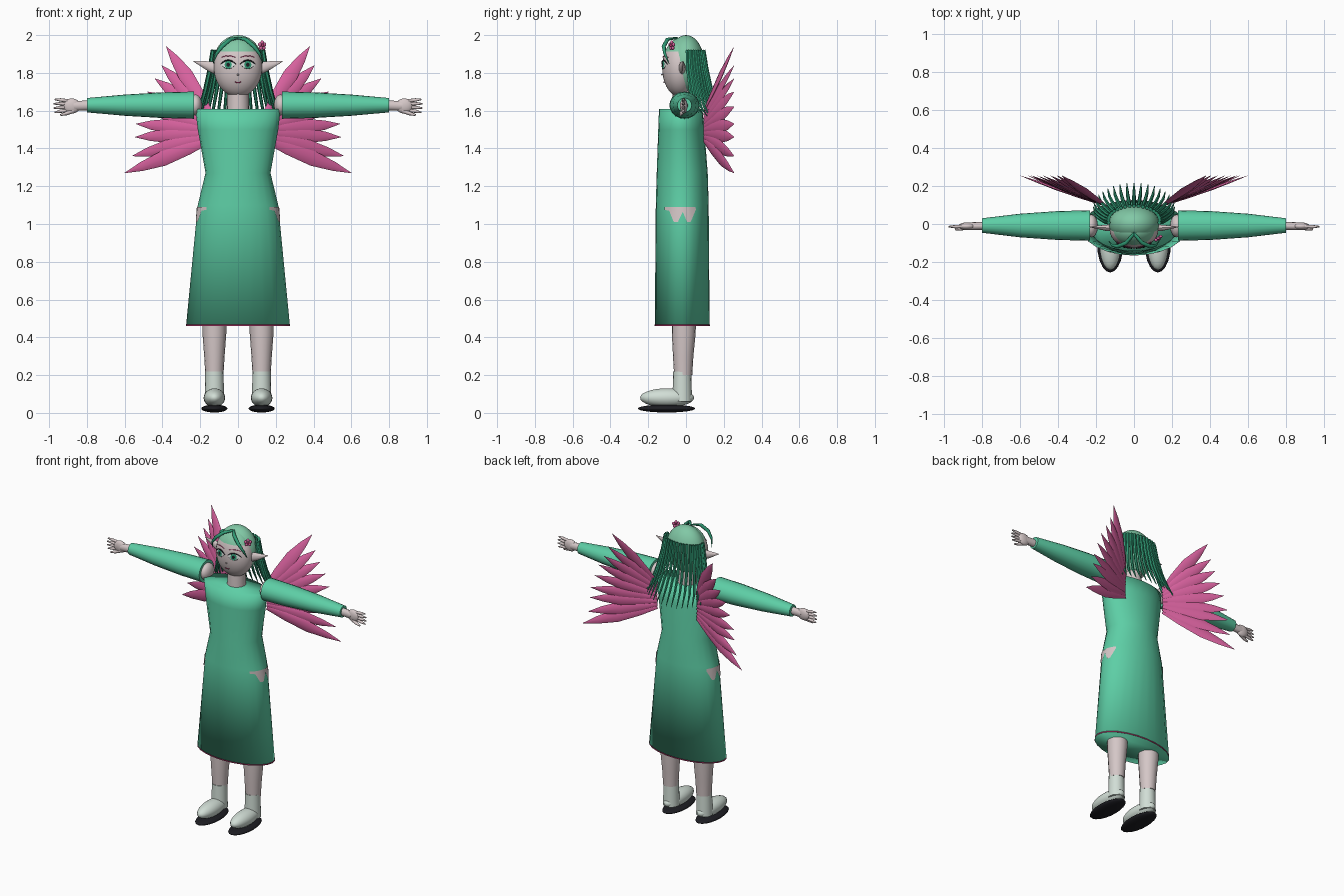
import bpy, bmesh, math
from mathutils import Vector, Matrix

if "Cube" in bpy.data.objects:
    bpy.data.objects.remove(bpy.data.objects["Cube"], do_unlink=True)


def material(name, r, g, b):
    m = bpy.data.materials.new(name)
    m.use_nodes = True
    m.diffuse_color = (r, g, b, 1)
    m.node_tree.nodes["Principled BSDF"].inputs["Base Color"].default_value = (r, g, b, 1)
    return m


GREEN = material("dress green", 0.11, 0.62, 0.38)
CAP = material("pale hair green", 0.22, 0.58, 0.38)
STRAND = material("dark hair green", 0.03, 0.33, 0.18)
SKIN = material("skin", 0.66, 0.57, 0.57)
SHOE = material("pale shoe", 0.64, 0.73, 0.67)
BLACK = material("black", 0.012, 0.012, 0.016)
WING = material("wing pink", 0.68, 0.12, 0.34)
ROSE = material("deep rose", 0.5, 0.04, 0.16)
WHITE = material("eye white", 0.85, 0.88, 0.86)


def finish(name, bm, mats, angle=50):
    me = bpy.data.meshes.new(name)
    bm.to_mesh(me)
    bm.free()
    for m in mats:
        me.materials.append(m)
    me.shade_smooth()
    if angle:
        me.set_sharp_from_angle(angle=math.radians(angle))
    ob = bpy.data.objects.new(name, me)
    bpy.context.collection.objects.link(ob)
    return ob


def loft(name, sections, mat, u, v, sides=12, angle=50):
    """Skin elliptical rings given as (centre, radius along u, radius along v)."""
    bm = bmesh.new()
    u, v = Vector(u), Vector(v)
    turn = [2 * math.pi * i / sides for i in range(sides)]
    rings = [[bm.verts.new(Vector(c) + u * (a * math.cos(t)) + v * (b * math.sin(t)))
              for t in turn] for c, a, b in sections]
    for lo, hi in zip(rings, rings[1:]):
        for i in range(sides):
            j = (i + 1) % sides
            bm.faces.new((lo[i], lo[j], hi[j], hi[i]))
    bm.faces.new(rings[0])
    bm.faces.new(rings[-1])
    bmesh.ops.recalc_face_normals(bm, faces=bm.faces)
    return finish(name, bm, [mat], angle)


def tube(name, pts, radii, mat, flat=1.0, sides=6):
    """Tapered limb through pts; flat squashes it along y."""
    d = (Vector(pts[-1]) - Vector(pts[0])).normalized()
    v = Vector((0, 1, 0))
    if abs(d.y) > 0.9:
        v = Vector((0, 0, 1))
    u = d.cross(v).normalized()
    v = u.cross(d)
    return loft(name, [(p, r, r * flat) for p, r in zip(pts, radii)], mat, u, v, sides)


def ellipsoid(name, c, r, mat, seg=20, rings=14):
    bm = bmesh.new()
    bmesh.ops.create_uvsphere(bm, u_segments=seg, v_segments=rings, radius=1,
                              matrix=Matrix.Translation(c) @ Matrix.Diagonal((*r, 1)))
    return finish(name, bm, [mat], 0)


X, Y, Z = (1, 0, 0), (0, 1, 0), (0, 0, 1)

# Dress: height, half width, half depth, centre y
DRESS = [(0.46, 0.275, 0.145, -0.02), (1.1, 0.213, 0.14, -0.02), (1.27, 0.172, 0.135, -0.02),
         (1.5, 0.213, 0.122, -0.025), (1.61, 0.226, 0.115, -0.028)]
loft("dress", [((0, cy, z), a, b) for z, a, b, cy in DRESS], GREEN, X, Y, 24, 0)
loft("hem_trim", [((0, -0.02, z), 0.276, 0.146) for z in (0.461, 0.468)], ROSE, X, Y, 24)


def dress_point(s, ang, z):
    lo, hi = DRESS[0], DRESS[1]
    f = (z - lo[0]) / (hi[0] - lo[0])
    a, b = (lo[k] + f * (hi[k] - lo[k]) + 0.004 for k in (1, 2))
    return s * a * math.cos(ang), -0.02 + b * math.sin(ang), z


# Head: skin below the hairline, hair above it
HC, HR = Vector((0, -0.033, 1.828)), Vector((0.128, 0.093, 0.155))
head = ellipsoid("head", HC, HR, SKIN, 32, 32)
head.data.materials.append(CAP)
for p in head.data.polygons:
    if p.center.z > 1.912:
        p.material_index = 1
ellipsoid("hair_cap", (0, 0.0, 1.845), (0.133, 0.098, 0.155), CAP, 28, 20)
tube("neck", [(0, -0.015, 1.58), (0, -0.015, 1.72)], [0.06, 0.056], SKIN, 1, 16)


def on_face(x, z, lift):
    k = 1 - (x / HR.x) ** 2 - ((z - HC.z) / HR.z) ** 2
    return Vector((x, HC.y - HR.y * math.sqrt(max(k, 0)) - lift, z))


def face_plate(name, cx, cz, rx, rz, lift, mat):
    bm = bmesh.new()
    hub = bm.verts.new(on_face(cx, cz, lift))
    ring = [bm.verts.new(on_face(cx + rx * math.cos(t), cz + rz * math.sin(t), lift))
            for t in (2 * math.pi * i / 16 for i in range(16))]
    for i in range(16):
        bm.faces.new((hub, ring[i], ring[(i + 1) % 16]))
    finish(name, bm, [mat])


def face_line(name, cx, cz, half, rise, r, mat):
    pts = [on_face(cx + half * t, cz + rise * (1 - t * t), 0.004)
           for t in (-1, -0.5, 0, 0.5, 1)]
    tube(name, pts, [r * 0.5, r, r, r, r * 0.5], mat)


face_line("nose", 0, 1.79, 0.005, 0.001, 0.005, SKIN)
face_line("mouth", 0, 1.752, 0.016, -0.003, 0.003, ROSE)

FEATHER_TIPS = [(0.38, 1.94), (0.405, 1.84), (0.44, 1.77), (0.48, 1.70), (0.51, 1.62),
                (0.54, 1.53), (0.545, 1.46), (0.56, 1.36), (0.6, 1.27)]

for s, side in ((1, "left"), (-1, "right")):
    def P(x, y, z):
        return Vector((s * x, y, z))

    # Eye, lash, brow
    ex = s * 0.052
    face_plate(side + "_eye", ex, 1.843, 0.037, 0.022, 0.003, WHITE)
    face_plate(side + "_iris", ex, 1.843, 0.019, 0.021, 0.005, STRAND)
    face_plate(side + "_pupil", ex, 1.843, 0.009, 0.011, 0.007, BLACK)
    face_line(side + "_lash", ex, 1.846, 0.042, 0.021, 0.004, BLACK)
    face_line(side + "_lower_lash", ex, 1.839, 0.034, -0.018, 0.0015, BLACK)
    face_line(side + "_brow", ex, 1.882, 0.038, 0.008, 0.0025, ROSE)

    # Pointed ear
    tube(side + "_ear", [P(0.11, -0.02, 1.822), P(0.15, -0.02, 1.835), P(0.236, -0.015, 1.862)],
         [0.032, 0.027, 0.002], SKIN, 0.6, 10)

    # Fringe lock sweeping from the parting
    tube(side + "_fringe", [P(0, -0.05, 1.985), P(0.04, -0.098, 1.978), P(0.085, -0.118, 1.94),
                            P(0.115, -0.112, 1.9), P(0.132, -0.09, 1.85)],
         [0.008, 0.011, 0.011, 0.008, 0.002], STRAND, 1, 8)

    # Sleeve, shoulder, hand
    loft(side + "_sleeve", [(P(x, -0.008, 1.629), ry, rz) for x, ry, rz in
                            ((0.232, 0.08, 0.072), (0.4, 0.076, 0.068), (0.6, 0.062, 0.056),
                             (0.8, 0.038, 0.038))], GREEN, Y, Z, 20)
    ellipsoid(side + "_shoulder", P(0.225, -0.01, 1.63), (0.035, 0.06, 0.055), SKIN)
    tube(side + "_wrist", [P(0.78, -0.01, 1.628), P(0.87, -0.012, 1.625)],
         [0.026, 0.026], SKIN, 0.8, 12)
    ellipsoid(side + "_palm", P(0.88, -0.012, 1.625), (0.045, 0.02, 0.04), SKIN)
    for i in range(4):
        k = i - 1.5
        tip = 0.978 - 0.005 * abs(k)
        tube(f"{side}_finger_{i + 1}", [P(0.89, -0.012, 1.627 + 0.016 * k),
             P(0.94, -0.014, 1.627 + 0.02 * k), P(tip, -0.014, 1.625 + 0.023 * k)],
             [0.009, 0.009, 0.004], SKIN, 1, 8)
    tube(side + "_thumb", [P(0.87, -0.015, 1.6), P(0.91, -0.025, 1.585), P(0.94, -0.028, 1.577)],
         [0.012, 0.01, 0.005], SKIN, 1, 8)

    # Leg, sock, shoe, sole
    tube(side + "_leg", [P(0.125, -0.015, 0.2), P(0.125, -0.015, 0.3), P(0.125, -0.012, 0.42),
                         P(0.125, -0.01, 0.6)], [0.048, 0.054, 0.063, 0.066], SKIN, 1, 16)
    tube(side + "_sock", [P(0.125, -0.02, 0.06), P(0.125, -0.02, 0.22)],
         [0.052, 0.048], SHOE, 1, 16)
    ellipsoid(side + "_shoe", P(0.125, -0.1, 0.08), (0.057, 0.143, 0.05), SHOE)
    ellipsoid(side + "_sole", P(0.125, -0.103, 0.023), (0.069, 0.152, 0.021), BLACK)

    # Zigzag skin opening at the hip
    bm = bmesh.new()
    cols = [(-0.7, 1.075), (-0.5, 1.07), (-0.32, 1.012), (-0.16, 1.01), (0.02, 1.065),
            (0.18, 1.01), (0.32, 1.012), (0.52, 1.075)]
    rows = [[bm.verts.new(dress_point(s, a, z)) for z in (1.09, low)] for a, low in cols]
    for p, q in zip(rows, rows[1:]):
        f = bm.faces.new((p[0], p[1], q[1], q[0]))
        f.normal_update()
        if f.normal.x * s < 0:
            f.normal_flip()
    finish(side + "_hip_opening", bm, [SKIN])

    # Wing: fan of leaf-shaped feathers
    for i, (tx, tz) in enumerate(FEATHER_TIPS):
        f = i / (len(FEATHER_TIPS) - 1)
        root = P(0.15, 0.095, 1.6 - 0.16 * f)
        tip = P(tx, 0.255, tz)
        tube(f"{side}_feather_{i + 1}", [root.lerp(tip, t) for t in (0, 0.25, 0.55, 0.8, 1)],
             [0.012, 0.03, 0.04, 0.024, 0.001], WING, 0.22, 8)

# Long hair locks fanned round the back of the head
COUNT = 21
for i in range(COUNT):
    a = math.radians(-100 + 200 * i / (COUNT - 1))
    sx, cy = math.sin(a), math.cos(a)
    pts = [(0.135 * sx, 0.02 + 0.075 * cy, 1.92), (0.15 * sx, 0.025 + 0.085 * cy, 1.82),
           (0.175 * sx, 0.04 + 0.095 * cy, 1.71), (0.2 * sx, 0.06 + 0.11 * cy, 1.62),
           (0.215 * sx, 0.09 + 0.125 * cy, 1.58 - 0.05 * cy)]
    tube(f"hair_lock_{i + 1}", pts, [0.01, 0.011, 0.01, 0.008, 0.002], STRAND)

# Flower in the hair
centre, out = Vector((0.128, -0.075, 1.945)), Vector((0.6, -0.8, 0))
across = Vector((0.8, 0.6, 0))
for i in range(5):
    t = 2 * math.pi * i / 5 + math.pi / 2
    petal = centre + 0.016 * (across * math.cos(t) + Vector(Z) * math.sin(t))
    ellipsoid(f"flower_petal_{i + 1}", petal, (0.01, 0.008, 0.011), WING, 10, 8)
ellipsoid("flower_centre", centre + out * 0.006, (0.008, 0.008, 0.008), ROSE, 10, 8)
